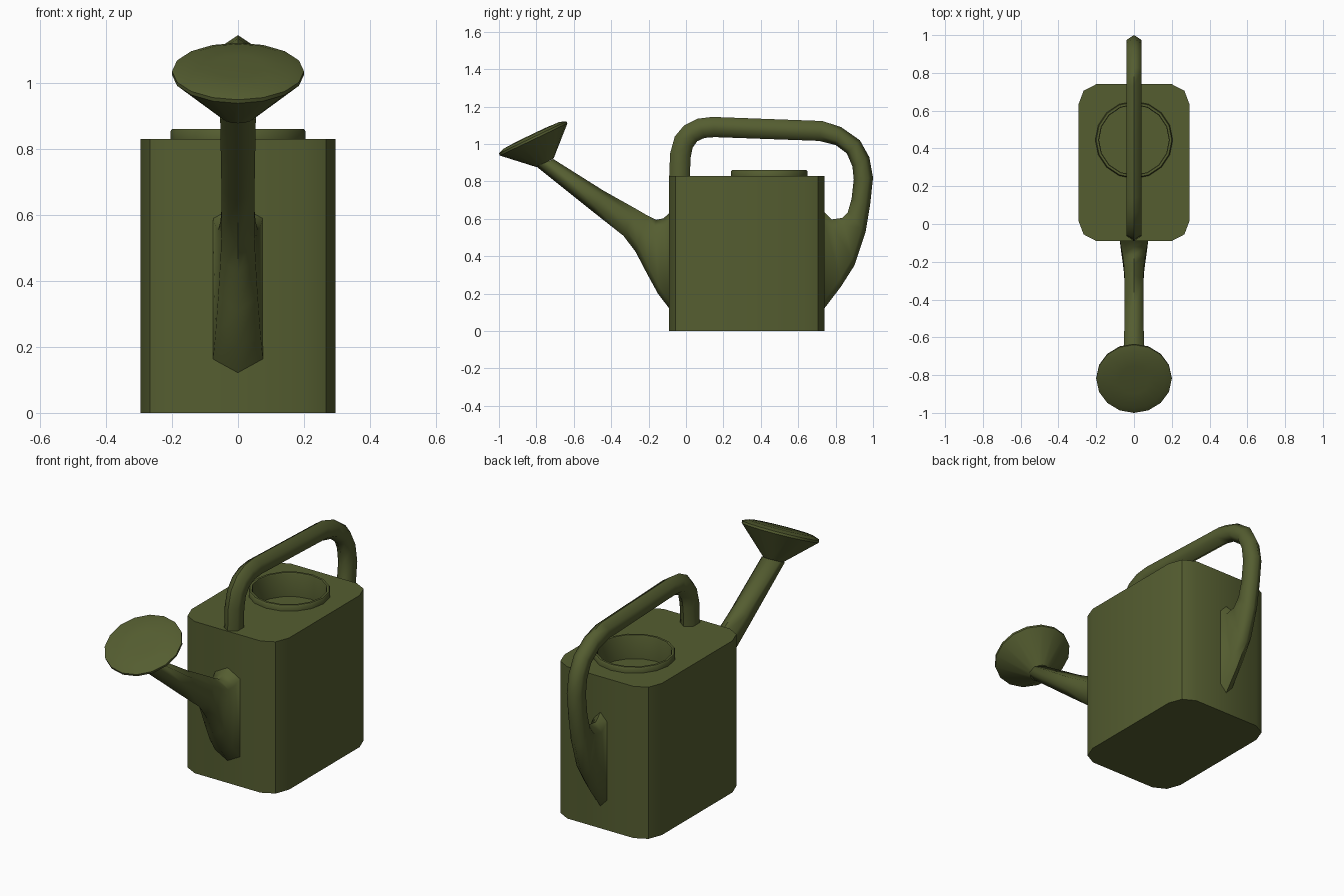
import bpy, bmesh
from math import cos, sin, pi, radians
from mathutils import Matrix

if "Cube" in bpy.data.objects:
    bpy.data.objects.remove(bpy.data.objects["Cube"])

green = bpy.data.materials.new("olive_green")
green.diffuse_color = (0.09, 0.11, 0.03, 1)
green.use_nodes = True
green.node_tree.nodes["Principled BSDF"].inputs["Base Color"].default_value = green.diffuse_color


def finish(name, bm, angle=40):
    bmesh.ops.remove_doubles(bm, verts=bm.verts, dist=0.0001)
    bmesh.ops.recalc_face_normals(bm, faces=bm.faces)
    me = bpy.data.meshes.new(name)
    bm.to_mesh(me)
    bm.free()
    me.materials.append(green)
    ob = bpy.data.objects.new(name, me)
    bpy.context.collection.objects.link(ob)
    bpy.ops.object.select_all(action='DESELECT')
    ob.select_set(True)
    bpy.context.view_layer.objects.active = ob
    bpy.ops.object.shade_smooth_by_angle(angle=radians(angle))
    return ob


def skin(bm, rings, cap_start=False, cap_end=False):
    """Join a row of equal closed rings with quads."""
    loops = [[bm.verts.new(p) for p in r] for r in rings]
    n = len(loops[0])
    for a, b in zip(loops, loops[1:]):
        for i in range(n):
            bm.faces.new((a[i], a[(i + 1) % n], b[(i + 1) % n], b[i]))
    if cap_start:
        bm.faces.new(loops[0])
    if cap_end:
        bm.faces.new(loops[-1])
    return loops


def circle(r, z, n=16):
    return [(r * cos(2 * pi * i / n), r * sin(2 * pi * i / n), z) for i in range(n)]


def hex_tube(name, sections):
    """Loft six-sided sections: outer y,z, inner y,z, half width, side inset."""
    rings = []
    for ya, za, yb, zb, w, f in sections:
        def at(x, t):
            return (x, ya + (yb - ya) * t, za + (zb - za) * t)
        rings.append([at(0, 0), at(w, f), at(w, 1 - f), at(0, 1), at(-w, 1 - f), at(-w, f)])
    bm = bmesh.new()
    skin(bm, rings, True, True)
    return finish(name, bm, 65)


# Tank: rounded box whose top has a round opening
CY, R, TOP = 0.445, 0.205, 0.83
q = [(0.295, 0.305), (0.267, 0.38), (0.2, 0.415)]
outline = q + [(-x, y) for x, y in q[::-1]] + [(-x, -y) for x, y in q] + [(x, -y) for x, y in q[::-1]]
bm = bmesh.new()
loops = skin(bm, [[(x, y + 0.325, z) for x, y in outline] for z in (0, TOP)], cap_start=True)
hole = [bm.verts.new((x, y + CY, z)) for x, y, z in circle(R, TOP)]
edges = []
for loop in (loops[1], hole):
    for i, v in enumerate(loop):
        w = loop[(i + 1) % len(loop)]
        edges.append(bm.edges.get((v, w)) or bm.edges.new((v, w)))
bmesh.ops.triangle_fill(bm, edges=edges, use_beauty=True, normal=(0, 0, 1))
finish("tank", bm)

# Filler collar with recessed well
bm = bmesh.new()
skin(bm, [circle(r, z) for r, z in
          ((R, TOP), (R, 0.853), (0.2, 0.86), (0.188, 0.86), (0.185, 0.853), (0.185, 0.73))],
     cap_end=True)
bm.transform(Matrix.Translation((0, CY, 0)))
finish("filler_collar", bm)

# Handle: over the top and down the back, flaring into the tank
hex_tube("handle", [
    (-0.09, 0.82, 0.02, 0.82, 0.04, 0.25),
    (-0.085, 0.95, 0.025, 0.93, 0.04, 0.25),
    (-0.06, 1.04, 0.035, 0.98, 0.04, 0.25),
    (-0.01, 1.10, 0.06, 1.015, 0.04, 0.25),
    (0.06, 1.135, 0.10, 1.033, 0.04, 0.25),
    (0.14, 1.145, 0.155, 1.037, 0.04, 0.25),
    (0.73, 1.123, 0.71, 1.017, 0.04, 0.25),
    (0.83, 1.09, 0.80, 0.995, 0.04, 0.25),
    (0.93, 1.02, 0.86, 0.95, 0.04, 0.25),
    (0.98, 0.93, 0.89, 0.88, 0.04, 0.25),
    (1.0, 0.82, 0.897, 0.81, 0.04, 0.25),
    (0.985, 0.68, 0.885, 0.705, 0.04, 0.25),
    (0.96, 0.53, 0.865, 0.635, 0.04, 0.22),
    (0.90, 0.35, 0.835, 0.605, 0.04, 0.16),
    (0.83, 0.24, 0.78, 0.597, 0.04, 0.12),
    (0.735, 0.115, 0.735, 0.64, 0.04, 0.08)])

# Spout: tall flared root narrowing to the neck
hex_tube("spout", [
    (-0.085, 0.115, -0.085, 0.635, 0.076, 0.08),
    (-0.15, 0.20, -0.12, 0.603, 0.068, 0.10),
    (-0.21, 0.31, -0.16, 0.595, 0.06, 0.14),
    (-0.27, 0.425, -0.21, 0.62, 0.053, 0.2),
    (-0.335, 0.51, -0.27, 0.655, 0.05, 0.25),
    (-0.50, 0.64, -0.44, 0.75, 0.05, 0.25),
    (-0.80, 0.88, -0.71, 0.92, 0.054, 0.25)])

# Sprinkler rose: cone with a slightly domed face
bm = bmesh.new()
skin(bm, [circle(r, z) for r, z in
          ((0.052, 0), (0.2, 0.138), (0.2, 0.15), (0.165, 0.163), (0.08, 0.167))], True, True)
bm.transform(Matrix.Translation((0, -0.755, 0.90)) @ Matrix.Rotation(0.446, 4, 'X'))
finish("sprinkler_rose", bm)
